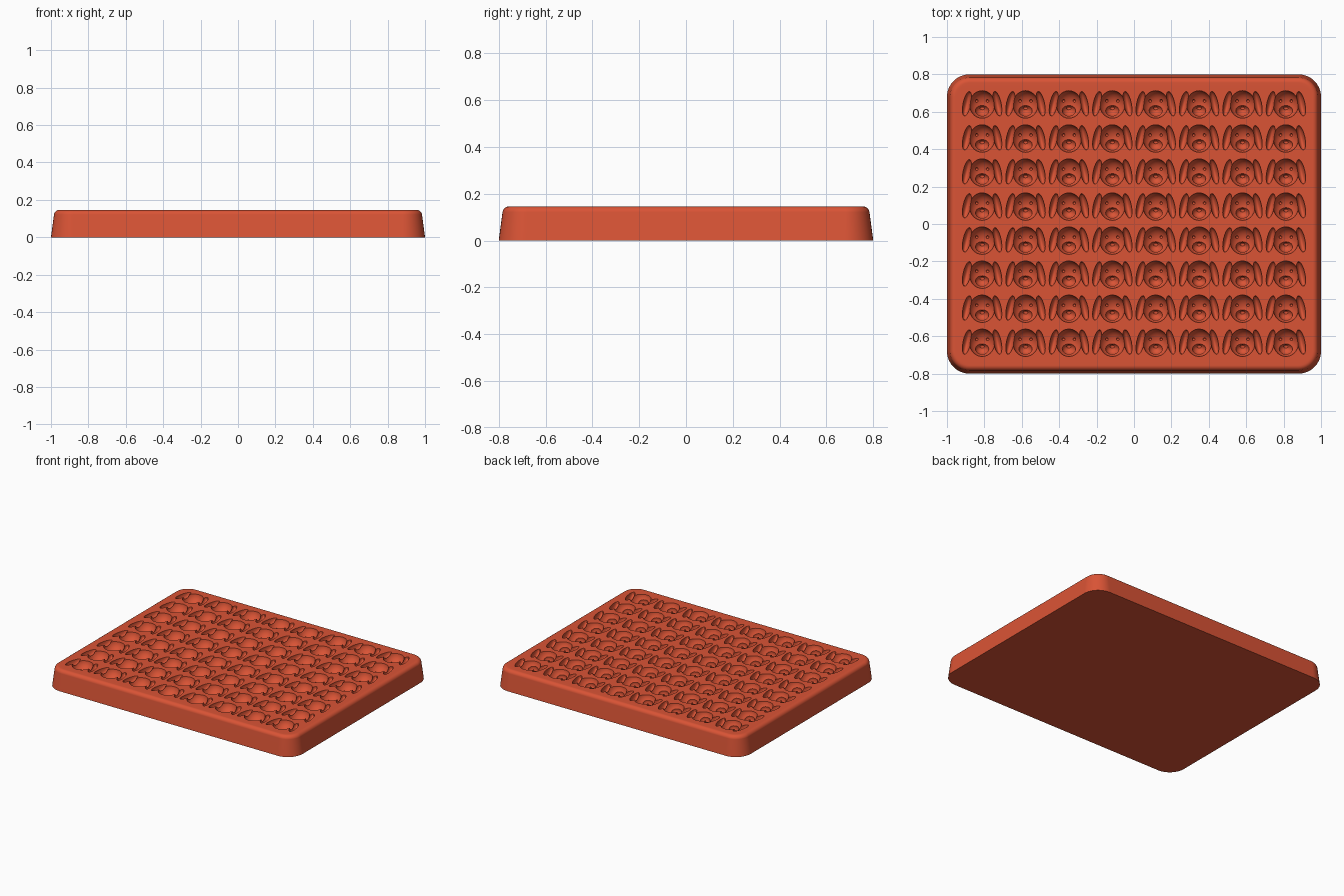
import bpy, bmesh, math
from mathutils import Matrix

cube = bpy.data.objects.get("Cube")
if cube:
    bpy.data.objects.remove(cube, do_unlink=True)

TOP = 0.146
COLS, ROWS = 8, 8
STEP_X, STEP_Y = 0.232, 0.182
CELL_DEPTH = 0.12
CORNER, ARC = 0.12, 10

mat = bpy.data.materials.new("terracotta_red")
mat.use_nodes = True
colour = (0.70, 0.088, 0.036, 1)
mat.diffuse_color = colour
mat.node_tree.nodes["Principled BSDF"].inputs["Base Color"].default_value = colour


def make_object(name, bm):
    mesh = bpy.data.meshes.new(name)
    bm.to_mesh(mesh)
    bm.free()
    mesh.materials.append(mat)
    obj = bpy.data.objects.new(name, mesh)
    bpy.context.collection.objects.link(obj)
    return obj


def activate(obj):
    bpy.ops.object.select_all(action="DESELECT")
    obj.select_set(True)
    bpy.context.view_layer.objects.active = obj


def smooth(obj):
    """Smooth curved areas while flat areas and crisp edges stay clean."""
    activate(obj)
    bpy.ops.object.shade_smooth_by_angle(angle=math.radians(35))
    obj.modifiers.new("flat_top_normals", "WEIGHTED_NORMAL").keep_sharp = True


def rounded_ring(bm, inset, z):
    """One rounded-rectangle loop of vertices."""
    r = CORNER - inset
    ring = []
    for k, (sx, sy) in enumerate(QUADRANTS):
        for i in range(ARC + 1):
            a = math.pi / 2 * (k + i / ARC)
            ring.append(bm.verts.new((sx * (1 - CORNER) + r * math.cos(a),
                                      sy * (0.8 - CORNER) + r * math.sin(a), z)))
    return ring


# Tray shell: tapered sides, rounded top edge and a flat collar round the grid
QUADRANTS = [(1, 1), (-1, 1), (-1, -1), (1, -1)]
EDGE = 0.028
bm = bmesh.new()
rings = [rounded_ring(bm, 0, 0)]
for i in range(7):
    a = math.radians(8 + 82 * i / 6)
    rings.append(rounded_ring(bm, 0.016 + EDGE * (1 - math.cos(a)),
                              TOP - EDGE + EDGE * math.sin(a)))
for low, high in zip(rings, rings[1:]):
    for i in range(len(low)):
        j = (i + 1) % len(low)
        bm.faces.new((low[i], low[j], high[j], high[i]))
bm.faces.new(rings[0][::-1])

grid_corners = [bm.verts.new((sx * COLS * STEP_X / 2, sy * ROWS * STEP_Y / 2, TOP))
                for sx, sy in QUADRANTS]
rim = rings[-1]
for i in range(len(rim)):
    j = (i + 1) % len(rim)
    near, far = grid_corners[i // (ARC + 1)], grid_corners[j // (ARC + 1)]
    corners = (rim[i], rim[j], near) if near == far else (rim[i], rim[j], far, near)
    bm.faces.new(corners)
smooth(make_object("mould_tray", bm))

# One grid cell, to be hollowed out
bm = bmesh.new()
bmesh.ops.create_cube(bm, size=1, matrix=Matrix.Translation((0, 0, TOP - CELL_DEPTH / 2))
                      @ Matrix.Diagonal((STEP_X, STEP_Y, CELL_DEPTH, 1)))
cell = make_object("dog_head_hollows", bm)


def carve(name, pos, size, tilt=0, mirrored=False, u=20, v=12):
    """Cut an ellipsoid out of the cell; depth is measured from the tray top."""
    bm = bmesh.new()
    for side in ((1, -1) if mirrored else (1,)):
        matrix = (Matrix.Translation((side * pos[0], pos[1], TOP + pos[2]))
                  @ Matrix.Rotation(side * math.radians(tilt), 4, "Z")
                  @ Matrix.Diagonal((*size, 1)))
        bmesh.ops.create_uvsphere(bm, u_segments=u, v_segments=v, radius=1, matrix=matrix)
    cutter = make_object(name, bm)
    activate(cell)
    mod = cell.modifiers.new(name, "BOOLEAN")
    mod.operation = "DIFFERENCE"
    mod.solver = "EXACT"
    mod.object = cutter
    bpy.ops.object.modifier_apply(modifier=mod.name)
    bpy.data.objects.remove(cutter, do_unlink=True)


# Dog-head hollow, cut one feature at a time
carve("head", (0, 0.002, 0.004), (0.068, 0.074, 0.066), u=28, v=18)
carve("ears", (0.081, 0.006, 0.003), (0.021, 0.068, 0.04), tilt=12, mirrored=True)
carve("muzzle", (0, -0.030, -0.043), (0.036, 0.031, 0.036))
carve("nose", (0, -0.018, -0.074), (0.013, 0.009, 0.012), u=12, v=8)
carve("eyes", (0.029, 0.021, -0.053), (0.008, 0.008, 0.012), mirrored=True, u=10, v=8)

# Keep only the cell's top surface and move it to the first grid place
bm = bmesh.new()
bm.from_mesh(cell.data)
outer = []
for face in bm.faces:
    c = face.calc_center_median()
    if (abs(c.x) > STEP_X / 2 - 0.0005 or abs(c.y) > STEP_Y / 2 - 0.0005
            or c.z < TOP - CELL_DEPTH + 0.0005):
        outer.append(face)
bmesh.ops.delete(bm, geom=outer, context="FACES")
bmesh.ops.translate(bm, verts=bm.verts, vec=(-(COLS - 1) / 2 * STEP_X,
                                             -(ROWS - 1) / 2 * STEP_Y, 0))
bm.to_mesh(cell.data)
bm.free()

# Repeat the hollow over the whole grid
for name, count, offset in (("columns", COLS, (STEP_X, 0, 0)), ("rows", ROWS, (0, STEP_Y, 0))):
    array = cell.modifiers.new(name, "ARRAY")
    array.count = count
    array.use_relative_offset = False
    array.use_constant_offset = True
    array.constant_offset_displace = offset
    activate(cell)
    bpy.ops.object.modifier_apply(modifier=array.name)
smooth(cell)
